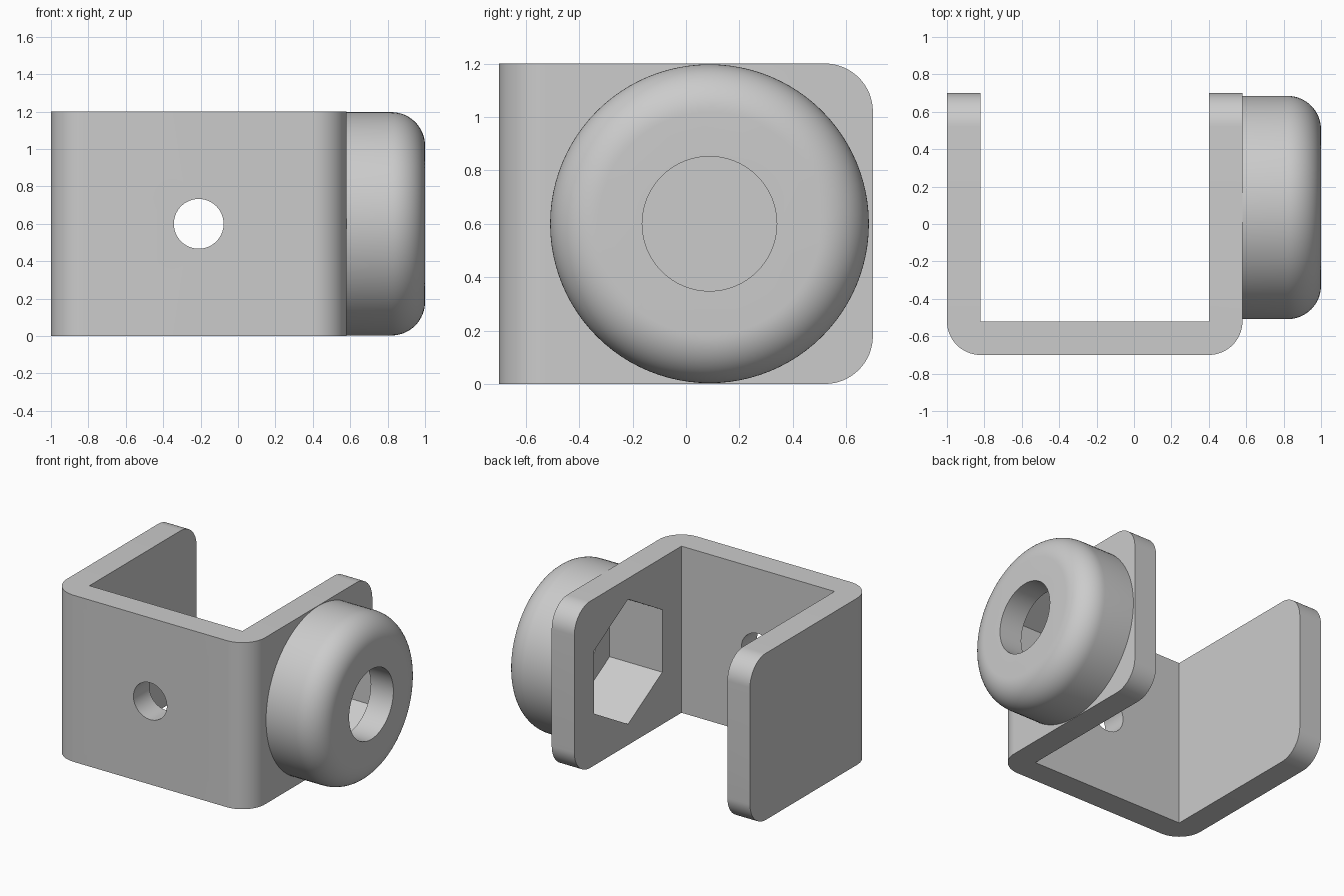
import bpy, bmesh
from math import sin, cos, pi, radians
from mathutils import Vector

if "Cube" in bpy.data.objects:
    bpy.data.objects.remove(bpy.data.objects["Cube"], do_unlink=True)

# Main sizes
LEFT, RIGHT, END = -1.0, 0.58, 1.0
FRONT, BACK, TOP = -0.7, 0.7, 1.2
WALL = 0.18
BOSS_Y, BOSS_Z, BOSS_R = 0.088, TOP / 2, 0.597
POCKET_END = END - WALL

grey = bpy.data.materials.new("plain_grey")
grey.use_nodes = True
grey.diffuse_color = (0.6, 0.6, 0.6, 1)
grey.node_tree.nodes["Principled BSDF"].inputs["Base Color"].default_value = (0.6, 0.6, 0.6, 1)


def arc(cx, cy, r, start, end, steps=16):
    """Points along an arc, angles in degrees."""
    angles = [radians(start + (end - start) * i / steps) for i in range(steps + 1)]
    return [(cx + r * cos(a), cy + r * sin(a)) for a in angles]


def circle(cx, cy, r, sides=64, turn=0):
    return arc(cx, cy, r, turn, turn + 360, sides)[:-1]


def place(axis, u, v, w):
    """Put a profile point (u, v) at depth w along the axis."""
    return {"x": Vector((w, u, v)), "y": Vector((u, w, v)), "z": Vector((u, v, w))}[axis]


def solid(name, bm):
    bmesh.ops.recalc_face_normals(bm, faces=bm.faces)
    mesh = bpy.data.meshes.new(name)
    bm.to_mesh(mesh)
    bm.free()
    mesh.materials.append(grey)
    obj = bpy.data.objects.new(name, mesh)
    bpy.context.collection.objects.link(obj)
    return obj


def loft(name, rings):
    """Close a stack of equal rings into a solid."""
    bm = bmesh.new()
    loops = [[bm.verts.new(p) for p in ring] for ring in rings]
    n = len(loops[0])
    for a, b in zip(loops, loops[1:]):
        for i in range(n):
            j = (i + 1) % n
            bm.faces.new((a[i], a[j], b[j], b[i]))
    bm.faces.new(loops[0])
    bm.faces.new(loops[-1])
    return solid(name, bm)


def prism(name, profile, axis, low, high):
    return loft(name, [[place(axis, u, v, w) for u, v in profile] for w in (low, high)])


def combine(obj, tool, operation):
    """Apply a boolean and discard the tool."""
    mod = obj.modifiers.new(operation, "BOOLEAN")
    mod.object, mod.operation, mod.solver = tool, operation, "EXACT"
    bpy.context.view_layer.objects.active = obj
    bpy.ops.object.modifier_apply(modifier=mod.name)
    bpy.data.objects.remove(tool, do_unlink=True)


# U-shaped bracket with rounded outer bends
r = WALL
u_shape = (arc(LEFT + r, FRONT + r, r, 180, 270)
           + arc(RIGHT - r, FRONT + r, r, 270, 360)
           + [(RIGHT, BACK), (RIGHT - WALL, BACK), (RIGHT - WALL, FRONT + WALL),
              (LEFT + WALL, FRONT + WALL), (LEFT + WALL, BACK), (LEFT, BACK)])
bracket = prism("bracket", u_shape, "z", 0, TOP)

# Rounded rear corners of both side walls
side_shape = ([(FRONT - 1, -1), (BACK - r, -1)] + arc(BACK - r, r, r, -90, 0)
              + arc(BACK - r, TOP - r, r, 0, 90) + [(BACK - r, TOP + 1), (FRONT - 1, TOP + 1)])
combine(bracket, prism("corner_trim", side_shape, "x", LEFT - 1, END + 1), "INTERSECT")

# Round boss with a filleted outer rim
rim = [(RIGHT, BOSS_R)] + arc(END - r, BOSS_R - r, r, 90, 0)
boss = loft("boss", [[place("x", u, v, x) for u, v in circle(BOSS_Y, BOSS_Z, rad, 96)]
                     for x, rad in rim])

# Hexagonal nut pocket through the side wall and into the boss
hexagon = circle(BOSS_Y, BOSS_Z, 0.45, 6, 30)
for part in (bracket, boss):
    combine(part, prism("nut_pocket", hexagon, "x", RIGHT - 0.3, POCKET_END), "DIFFERENCE")

# Bolt hole in the boss and screw hole in the front wall
combine(boss, prism("bolt_hole", circle(BOSS_Y, BOSS_Z, 0.252), "x", POCKET_END - 0.1, END + 0.1),
        "DIFFERENCE")
combine(bracket, prism("screw_hole", circle((LEFT + RIGHT) / 2, TOP / 2, 0.133), "y",
                       FRONT - 0.1, FRONT + WALL + 0.1), "DIFFERENCE")

# Smooth curved faces, keep edges sharp
bpy.ops.object.select_all(action="DESELECT")
for part in (bracket, boss):
    part.select_set(True)
bpy.context.view_layer.objects.active = bracket
bpy.ops.object.shade_smooth_by_angle(angle=radians(30))
